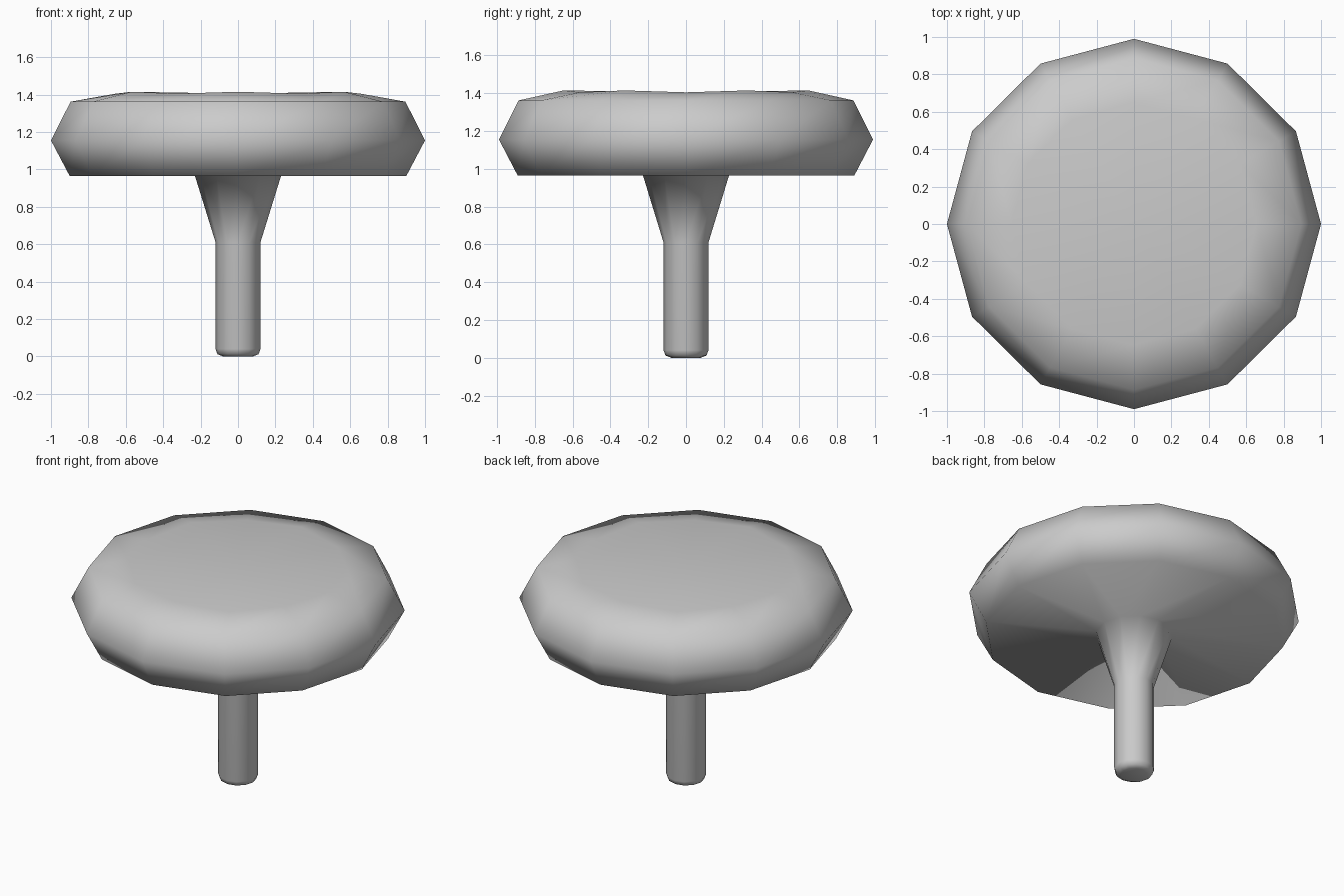
import bpy, bmesh
from math import cos, sin, pi

if "Cube" in bpy.data.objects:
    bpy.data.objects.remove(bpy.data.objects["Cube"])

SIDES = 12


def lathe(name, profile, wobble=None):
    """Revolve (radius, z) points; wobble maps a ring index to an alternating z offset."""
    wobble = wobble or {}
    bm = bmesh.new()
    rings = []
    for i, (r, z) in enumerate(profile):
        ring = []
        for k in range(SIDES):
            a = 2 * pi * k / SIDES
            dz = wobble.get(i, 0) * (1 if k % 2 else -1)
            ring.append(bm.verts.new((r * cos(a), r * sin(a) * 0.99, z + dz)))
        rings.append(ring)
    for lo, hi in zip(rings, rings[1:]):
        for k in range(SIDES):
            n = (k + 1) % SIDES
            bm.faces.new((lo[k], lo[n], hi[n], hi[k]))
    # close both ends with a fan
    for ring, z in ((rings[0], profile[0][1]), (rings[-1], profile[-1][1] - 0.005)):
        c = bm.verts.new((0, 0, z))
        for k in range(SIDES):
            bm.faces.new((ring[k], ring[(k + 1) % SIDES], c))
    bmesh.ops.recalc_face_normals(bm, faces=bm.faces)
    for f in bm.faces:
        f.smooth = True
    mesh = bpy.data.meshes.new(name)
    bm.to_mesh(mesh)
    bm.free()
    obj = bpy.data.objects.new(name, mesh)
    bpy.context.collection.objects.link(obj)
    return obj


# Stem, flare, padded round top: one continuous smooth surface
lathe("round_top_on_stem", [
    (0.08, 0.0), (0.11, 0.012), (0.12, 0.04),      # rounded foot
    (0.12, 0.61), (0.23, 0.965),                   # stem and flare
    (0.90, 0.965), (1.0, 1.155), (0.895, 1.362),   # underside and rim
    (0.655, 1.41),                                 # slightly uneven top
], wobble={8: 0.005})
